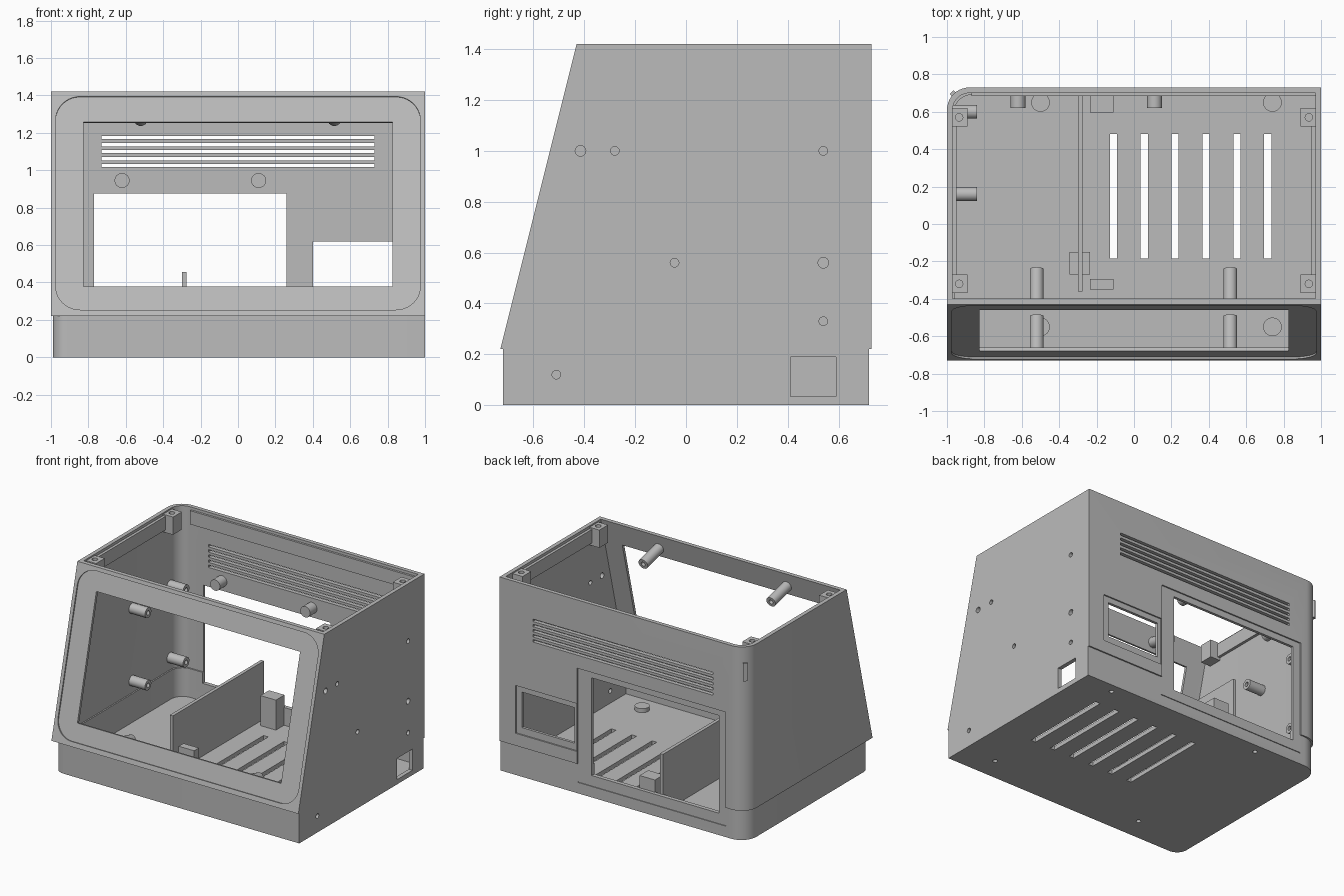
import bpy, bmesh, math
from mathutils import Vector, Matrix

default = bpy.data.objects.get("Cube")
if default:
    bpy.data.objects.remove(default)

grey = bpy.data.materials.new("light grey plastic")
grey.use_nodes = True
COLOUR = (0.5, 0.5, 0.5, 1)
grey.diffuse_color = COLOUR
grey.node_tree.nodes["Principled BSDF"].inputs["Base Color"].default_value = COLOUR


def finish(name, bm):
    bmesh.ops.recalc_face_normals(bm, faces=bm.faces)
    mesh = bpy.data.meshes.new(name)
    bm.to_mesh(mesh)
    bm.free()
    mesh.materials.append(grey)
    ob = bpy.data.objects.new(name, mesh)
    bpy.context.collection.objects.link(ob)
    return ob


def add_box(bm, x0, x1, y0, y1, z0, z1):
    size = Vector((x1 - x0, y1 - y0, z1 - z0))
    mid = Vector((x0 + x1, y0 + y1, z0 + z1)) / 2
    m = Matrix.Translation(mid) @ Matrix.Diagonal((*size, 1))
    bmesh.ops.create_cube(bm, size=1, matrix=m)


def add_loft(bm, rings):
    """Closed solid through rings of equal point count."""
    loops = [[bm.verts.new(p) for p in ring] for ring in rings]
    n = len(loops[0])
    for a, b in zip(loops, loops[1:]):
        for i in range(n):
            j = (i + 1) % n
            bm.faces.new((a[i], a[j], b[j], b[i]))
    bm.faces.new(loops[0])
    bm.faces.new(loops[-1])


def add_lathe(bm, start, direction, profile, sides=24):
    """Solid of revolution; profile is (distance, radius) pairs."""
    rot = Vector(direction).to_track_quat('Z', 'Y')
    ring = [2 * math.pi * i / sides for i in range(sides)]
    add_loft(bm, [[Vector(start) + rot @ Vector((r * math.cos(a), r * math.sin(a), d))
                   for a in ring] for d, r in profile])


def rounded(x0, x1, y0, y1, radii, seg=10):
    """Rectangle outline; radii for corners (x1 y1), (x0 y1), (x0 y0), (x1 y0)."""
    corners = ((x1, y1, -1, -1), (x0, y1, 1, -1), (x0, y0, 1, 1), (x1, y0, -1, 1))
    pts = []
    for k, ((x, y, sx, sy), r) in enumerate(zip(corners, radii)):
        for i in range(seg + 1 if r else 1):
            a = (k + i / seg) * math.pi / 2
            pts.append((x + sx * r + r * math.cos(a), y + sy * r + r * math.sin(a)))
    return pts


def boxes(name, *dims):
    bm = bmesh.new()
    for d in dims:
        add_box(bm, *d)
    return finish(name, bm)


def boolean(target, tool, op='DIFFERENCE'):
    tool.hide_render = True
    mod = target.modifiers.new("cut", 'BOOLEAN')
    mod.operation, mod.solver, mod.object = op, 'EXACT', tool
    bpy.context.view_layer.objects.active = target
    bpy.ops.object.modifier_apply(modifier=mod.name)
    bpy.data.objects.remove(tool)


def section_solid(name, sections):
    bm = bmesh.new()
    rings = [[(x, y, z) for x, y in rounded(x0, x1, y0, y1, radii)]
             for z, x0, x1, y0, y1, radii in sections]
    add_loft(bm, rings)
    return finish(name, bm)


# Outer shell: slightly narrower plinth and sloped upper body
BACK_ROUND, BOTH_ROUND = (0, .12, 0, 0), (0, .12, .08, 0)
shell = section_solid("case_shell", [
    (.2, -1, 1, -.725, .73, BACK_ROUND), (.22, -1, 1, -.73, .73, BACK_ROUND),
    (1.42, -1, 1, -.43, .73, BACK_ROUND)][1:])
plinth = section_solid("plinth", [
    (0, -.99, 1, -.72, .72, BOTH_ROUND), (.23, -.99, 1, -.72, .72, BOTH_ROUND)])
boolean(shell, plinth, 'UNION')

# Hollow interior, open at the top
IN_BACK, IN_BOTH = (0, .09, 0, 0), (0, .09, .06, 0)
boolean(shell, section_solid("lower_cavity", [
    (.03, -.96, .97, -.69, .69, IN_BOTH), (.26, -.96, .97, -.69, .69, IN_BOTH)]))
boolean(shell, section_solid("upper_cavity", [
    (.24, -.97, .97, -.694, .70, IN_BACK), (1.5, -.97, .97, -.379, .70, IN_BACK)]))

# Sloped front: shallow rounded recess and screen opening
up = Vector((0, .3, 1.2)).normalized()
out = Vector((0, -1.2, .3)).normalized()
foot = Vector((0, -.73, .22))


def slope_cutter(name, x0, x1, v0, v1, r, depth):
    bm = bmesh.new()
    outline = rounded(x0, x1, v0, v1, (r,) * 4)
    add_loft(bm, [[foot + Vector((x, 0, 0)) + up * v + out * d for x, v in outline]
                  for d in (-depth, .05)])
    return finish(name, bm)


boolean(shell, slope_cutter("bezel_recess", -.975, .975, .035, 1.21, .13, .01))
boolean(shell, slope_cutter("screen_opening", -.825, .825, .165, 1.072, 0, .08))

# Rear recesses, then rear openings and vents
boolean(shell, boxes("rear_recess", (-.83, .37, .72, .8, .2, .92)))
boolean(shell, boxes("port_recess", (.375, .87, .72, .8, .31, .66)))
boolean(shell, boxes("rear_groove", (-.83, .37, .714, .8, .08, .087)))
boolean(shell, boxes("rear_openings", (-.77, .26, .6, .8, .16, .875),
                     (.4, .825, .6, .8, .36, .62)))
boolean(shell, boxes("rear_vents", *[(-.73, .73, .6, .8, z - .009, z + .009)
                                     for z in (1.025, 1.062, 1.1, 1.137, 1.175)]))

# Floor vents and side socket
boolean(shell, boxes("floor_vents", *[(x - .019, x + .019, -.185, .48, -.1, .1)
                                      for x in [-.11 + .165 * i for i in range(6)]]))
boolean(shell, boxes("side_socket", (.9, 1.1, .41, .59, .035, .19)))

# Screw holes through the right wall
bm = bmesh.new()
for y, z, r in ((-.415, 1, .021), (-.28, 1, .017), (.54, 1, .017), (.54, .56, .021),
                (-.045, .56, .017), (.54, .33, .017), (-.51, .12, .017)):
    add_lathe(bm, (.9, y, z), (1, 0, 0), ((0, r), (.2, r)), 16)
boolean(shell, finish("wall_holes", bm))

# Floor bosses with screw holes from below
FEET = [(x, y) for x in (-.5, .74) for y in (-.55, .65)]
bm = bmesh.new()
for x, y in FEET:
    add_lathe(bm, (x, y, -.02), (0, 0, 1), ((0, .016), (.06, .016)), 16)
boolean(shell, finish("foot_holes", bm))
bm = bmesh.new()
for x, y in FEET:
    add_lathe(bm, (x, y, .029), (0, 0, 1), ((0, .05), (.03, .05)))
finish("floor_bosses", bm)

# Lid posts in the top corners
posts = boxes("lid_posts", *[(x - .045, x + .045, y - .05, y + .05, 1.28, 1.41)
                             for x in (-.935, .935) for y in (-.32, .57)])
bm = bmesh.new()
for x in (-.935, .935):
    for y in (-.32, .57):
        add_lathe(bm, (x, y, 1.33), (0, 0, 1), ((0, .02), (.2, .02)), 16)
boolean(posts, finish("post_holes", bm))

# Ledges under the rim
boxes("rim_ledges", (-.975, -.95, -.27, .52, 1.3, 1.4), (.95, .975, -.27, .52, 1.3, 1.4),
      (-.87, .97, .685, .705, 1.3, 1.4))


def standoffs(name, starts, direction, length, r, hole):
    bm = bmesh.new()
    profile = [(0, r), (length, r)]
    if hole:
        profile += [(length, hole), (length * .4, hole)]
    for s in starts:
        add_lathe(bm, s, direction, profile)
    finish(name, bm)


# Standoffs on the left wall, the sloped front and the rear wall
standoffs("left_standoffs", [(-.98, y, z) for y in (.16, .6) for z in (.33, .86)],
          (1, 0, 0), .14, .037, .016)
standoffs("front_standoffs", [foot + Vector((x, 0, 0)) + up * v - out * .02
                              for x in (-.52, .515) for v in (.1, 1.14)],
          -out, .2, .037, .016)
standoffs("rear_standoffs", [(x, .705, .945) for x in (-.62, .11)], (0, -1, 0), .085, .04, 0)

# Interior divider and mounting blocks
boxes("divider", (-.3, -.275, -.36, .695, .025, .455))
boxes("divider_block", (-.345, -.235, -.27, -.15, .025, .13))
boxes("front_block", (-.235, -.11, -.35, -.295, .025, .24))
boxes("rear_block", (-.235, -.11, .595, .695, .025, .25))

# Small rib on the rounded rear corner
corner = Matrix.Translation((-.965, .695, 1.24)) @ Matrix.Rotation(math.pi / 4, 4, 'Z')
bm = bmesh.new()
bmesh.ops.create_cube(bm, size=1, matrix=corner @ Matrix.Diagonal((.03, .03, .13, 1)))
finish("corner_rib", bm)

# Smooth curved walls, keep edges crisp
for ob in bpy.context.collection.objects:
    ob.select_set(ob.type == 'MESH' and grey.name in ob.data.materials)
bpy.context.view_layer.objects.active = shell
bpy.ops.object.shade_smooth_by_angle(angle=math.radians(30))
